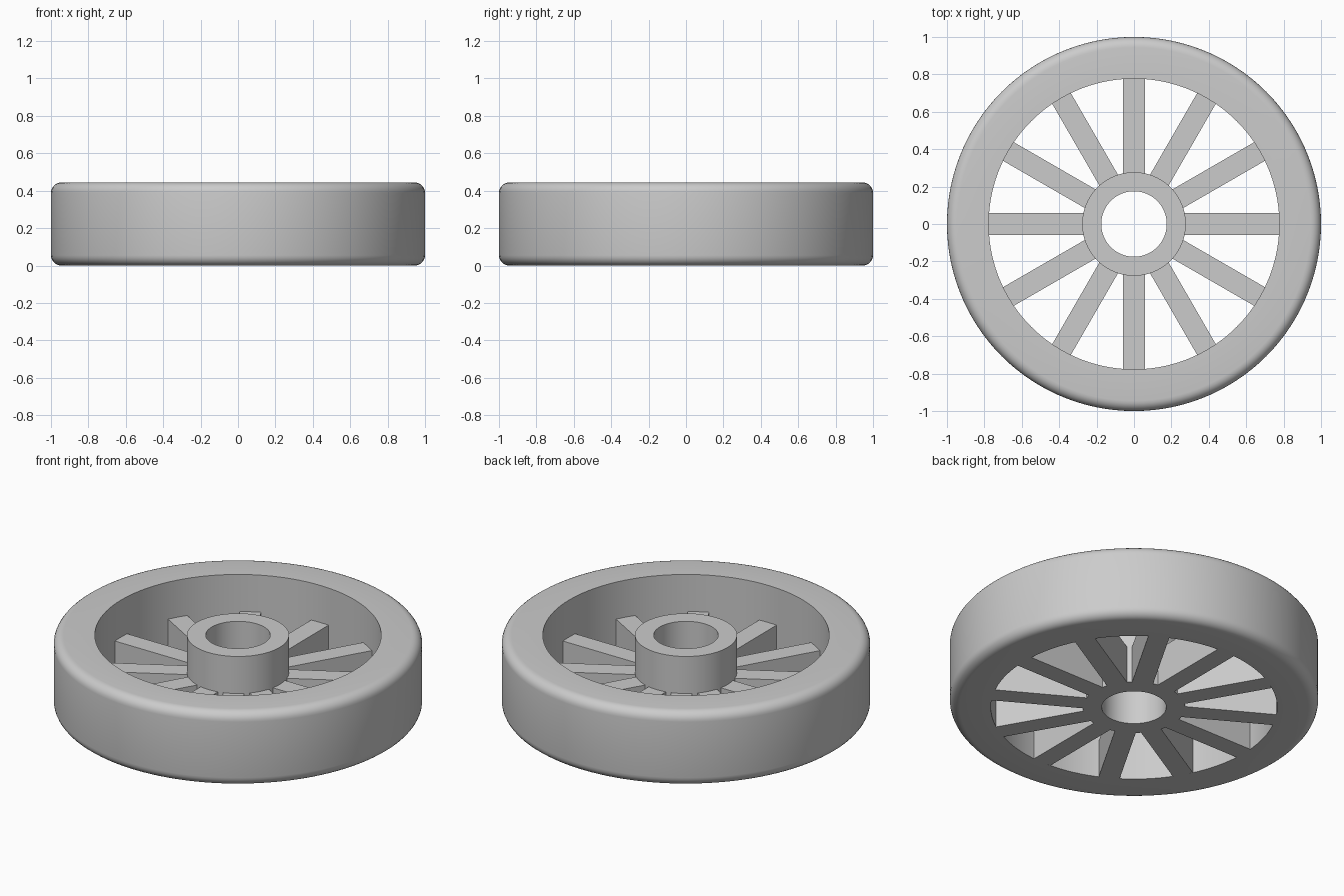
import bpy, bmesh, math
from mathutils import Matrix, Vector

HEIGHT = 0.444
RIM_OUT, RIM_IN = 1.0, 0.777
HUB_OUT, BORE = 0.277, 0.175
FILLET = 0.055
SPOKES, SPOKE_WIDTH, SPOKE_HEIGHT = 12, 0.115, HEIGHT / 2
SEGMENTS = 120

cube = bpy.data.objects.get("Cube")
if cube:
    bpy.data.objects.remove(cube, do_unlink=True)

grey = bpy.data.materials.new("plain grey")
grey.use_nodes = True
colour = (0.6, 0.6, 0.6, 1)
grey.diffuse_color = colour
grey.node_tree.nodes["Principled BSDF"].inputs["Base Color"].default_value = colour


def finish(name, bm):
    """Turn a bmesh into a smooth-shaded object with sharp edges kept."""
    bmesh.ops.recalc_face_normals(bm, faces=bm.faces)
    mesh = bpy.data.meshes.new(name)
    bm.to_mesh(mesh)
    bm.free()
    mesh.materials.append(grey)
    obj = bpy.data.objects.new(name, mesh)
    bpy.context.collection.objects.link(obj)
    bpy.ops.object.select_all(action="DESELECT")
    obj.select_set(True)
    bpy.context.view_layer.objects.active = obj
    bpy.ops.object.shade_smooth_by_angle(angle=math.radians(30))
    return obj


def lathe(name, profile):
    """Revolve a closed (radius, z) profile about the z axis."""
    bm = bmesh.new()
    verts = [bm.verts.new((r, 0, z)) for r, z in profile]
    edges = [bm.edges.new((v, verts[i - 1])) for i, v in enumerate(verts)]
    bmesh.ops.spin(bm, geom=verts + edges, axis=(0, 0, 1), cent=(0, 0, 0),
                   angle=math.tau, steps=SEGMENTS, use_merge=True)
    bmesh.ops.remove_doubles(bm, verts=bm.verts, dist=0.0001)
    return finish(name, bm)


def fillet(z, start):
    """Quarter-round points on the rim's outer corner."""
    angles = [math.radians(start + 15 * i) for i in range(7)]
    return [(RIM_OUT - FILLET + FILLET * math.cos(a), z + FILLET * math.sin(a))
            for a in angles]


# Rim with rounded outer corners
lathe("rim", [(RIM_IN, 0)] + fillet(FILLET, -90)
      + fillet(HEIGHT - FILLET, 0) + [(RIM_IN, HEIGHT)])

# Hub with a through bore
lathe("hub", [(BORE, 0), (HUB_OUT, 0), (HUB_OUT, HEIGHT), (BORE, HEIGHT)])

# Half-height spokes, ends curved to meet hub and rim
widths = [SPOKE_WIDTH * (i / 4 - 0.5) for i in range(5)]
outline = [(math.sqrt(RIM_IN ** 2 - y * y), y) for y in widths]
outline += [(math.sqrt(HUB_OUT ** 2 - y * y) - 0.001, y) for y in reversed(widths)]
bm = bmesh.new()
for i in range(SPOKES):
    turn = Matrix.Rotation(math.tau * i / SPOKES, 3, "Z")
    face = bm.faces.new([bm.verts.new(turn @ Vector((x, y, 0))) for x, y in outline])
    top = bmesh.ops.extrude_face_region(bm, geom=[face], use_keep_orig=True)["geom"]
    bmesh.ops.translate(bm, vec=(0, 0, SPOKE_HEIGHT),
                        verts=[g for g in top if isinstance(g, bmesh.types.BMVert)])
finish("spokes", bm)
